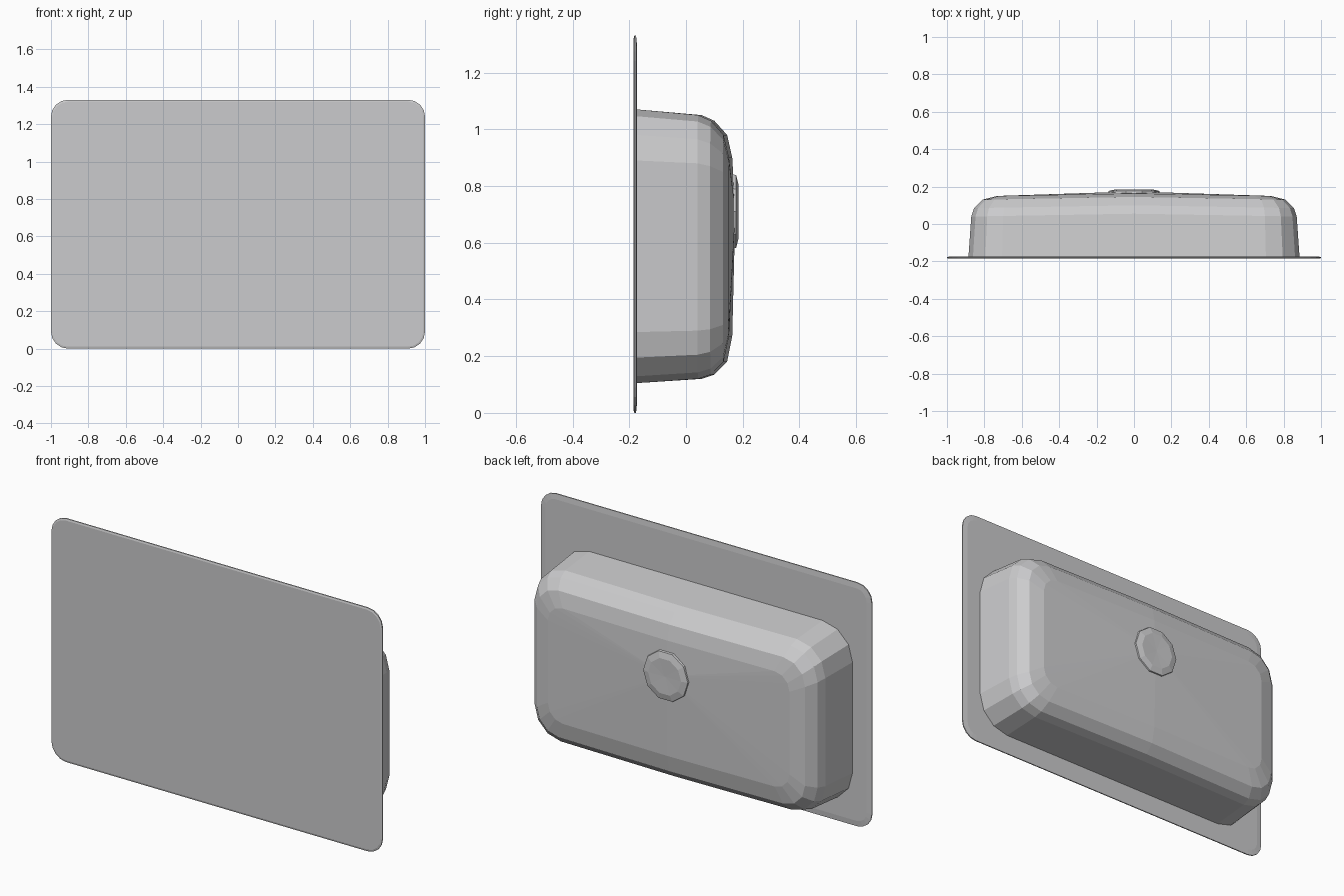
import bpy, bmesh, math

cube = bpy.data.objects.get("Cube")
if cube:
    bpy.data.objects.remove(cube, do_unlink=True)

steel = bpy.data.materials.new("grey steel")
steel.use_nodes = True
GREY = (0.6, 0.6, 0.61, 1)
steel.diffuse_color = GREY
steel.node_tree.nodes["Principled BSDF"].inputs["Base Color"].default_value = GREY


def outline(y, hx, z0, z1, r, steps, bulge=0):
    """Rounded rectangle in the xz plane with midpoints on the long edges."""
    pts = []
    corners = [(hx - r, z1 - r), (-hx + r, z1 - r), (-hx + r, z0 + r), (hx - r, z0 + r)]
    for i, (cx, cz) in enumerate(corners):
        for k in range(steps + 1):
            a = math.pi / 2 * (i + k / steps)
            pts.append((cx + r * math.cos(a), cz + r * math.sin(a)))
        if i in (0, 2):
            pts.append((0, z1 if i == 0 else z0))
    return [(x, y + bulge * (1 - abs(x) / hx), z) for x, z in pts]


def loft(name, rings, front_cap=False, peak=None):
    """Skin a stack of rings; close the back with a fan to peak or a flat cap."""
    bm = bmesh.new()
    loops = [[bm.verts.new(p) for p in ring] for ring in rings]
    for a, b in zip(loops, loops[1:]):
        for i in range(len(a)):
            j = (i + 1) % len(a)
            bm.faces.new((a[i], a[j], b[j], b[i]))
    if front_cap:
        bm.faces.new(loops[0])
    if peak:
        tip = bm.verts.new(peak)
        last = loops[-1]
        for i in range(len(last)):
            bm.faces.new((last[i], last[(i + 1) % len(last)], tip))
    else:
        bm.faces.new(loops[-1])
    bmesh.ops.recalc_face_normals(bm, faces=bm.faces)
    mesh = bpy.data.meshes.new(name)
    bm.to_mesh(mesh)
    bm.free()
    mesh.materials.append(steel)
    obj = bpy.data.objects.new(name, mesh)
    bpy.context.collection.objects.link(obj)
    return obj


# Thin mounting plate with a softened rim
loft("plate", [
    outline(-0.185, 0.99, 0.01, 1.32, 0.08, 4),
    outline(-0.182, 1.0, 0.0, 1.33, 0.09, 4),
    outline(-0.176, 1.0, 0.0, 1.33, 0.09, 4),
    outline(-0.173, 0.97, 0.03, 1.30, 0.06, 4),
], front_cap=True)

# Basin: tapered walls, rounded shoulder and gently sloped floor
loft("basin", [
    outline(-0.174, 0.885, 0.105, 1.07, 0.18, 3),
    outline(0.04, 0.87, 0.12, 1.05, 0.17, 3, 0.015),
    outline(0.085, 0.855, 0.135, 1.03, 0.16, 3, 0.015),
    outline(0.13, 0.81, 0.18, 0.98, 0.13, 3, 0.015),
    outline(0.15, 0.73, 0.27, 0.90, 0.09, 3, 0.013),
], front_cap=True, peak=(0, 0.174, 0.71))


# Drain boss on the floor of the basin
def circle(y, r):
    return [(r * math.cos(math.tau * k / 10), y, 0.71 + r * math.sin(math.tau * k / 10))
            for k in range(10)]


loft("drain", [circle(0.155, 0.14), circle(0.177, 0.135), circle(0.185, 0.10)],
     front_cap=True, peak=(0, 0.182, 0.71))
